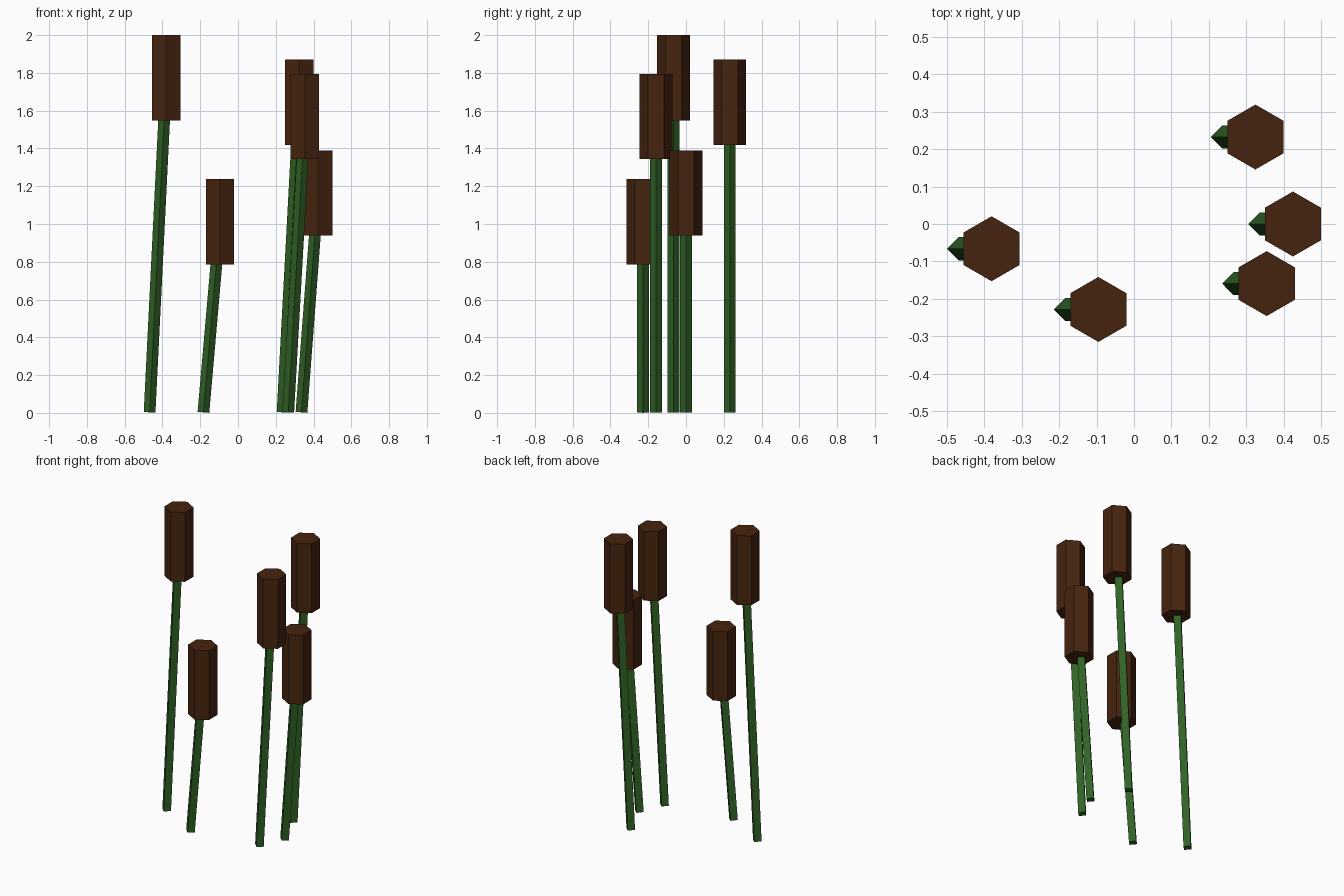
import bpy, bmesh, math
from mathutils import Vector

if "Cube" in bpy.data.objects:
    bpy.data.objects.remove(bpy.data.objects["Cube"])


def material(name, rgb):
    m = bpy.data.materials.new(name)
    m.diffuse_color = (*rgb, 1.0)
    m.use_nodes = True
    m.node_tree.nodes["Principled BSDF"].inputs["Base Color"].default_value = m.diffuse_color
    return m


BROWN = material("seed_brown", (0.061, 0.0176, 0.0048))
GREEN = material("stem_green", (0.030, 0.122, 0.0194))


def prism(name, bottom, top, radius, sides, mat):
    """Flat-sided prism between two points, with corners on +y and -y."""
    bottom, top = Vector(bottom), Vector(top)
    axis = top - bottom
    bm = bmesh.new()
    bmesh.ops.create_cone(bm, cap_ends=True, segments=sides,
                          radius1=radius, radius2=radius, depth=axis.length)
    # put one corner exactly on the y axis, whatever the start angle
    v = bm.verts[:][0].co
    turn = math.pi / 2 - math.atan2(v.y, v.x)
    me = bpy.data.meshes.new(name)
    bm.to_mesh(me)
    bm.free()
    ob = bpy.data.objects.new(name, me)
    bpy.context.collection.objects.link(ob)
    ob.location = (bottom + top) / 2
    # lean sideways in the xz plane
    ob.rotation_euler = (0, math.atan2(axis.x, axis.z), turn)
    ob.rotation_mode = 'XYZ'
    me.materials.append(mat)
    return ob


HEAD_HEIGHT, HEAD_RADIUS = 0.452, 0.0866
STEM_RADIUS, LEAN = 0.031, 0.088

# each reed: head centre x, y and height of its top
REEDS = [
    (-0.380, -0.066, 2.000),
    (-0.095, -0.228, 1.237),
    (0.324, 0.232, 1.870),
    (0.354, -0.159, 1.795),
    (0.424, 0.000, 1.390),
]

for i, (x, y, top) in enumerate(REEDS, 1):
    # upright six-sided seed head
    prism(f"seed_head_{i}", (x, y, top - HEAD_HEIGHT), (x, y, top),
          HEAD_RADIUS, 6, BROWN)
    # leaning four-sided stem, ending inside the head
    stem = prism(f"stem_{i}", (x - LEAN, y, 0.003),
                 (x, y, top - HEAD_HEIGHT / 2), STEM_RADIUS, 4, GREEN)
    # spin about its own axis happens first, then the lean
    stem.rotation_mode = 'XYZ'
